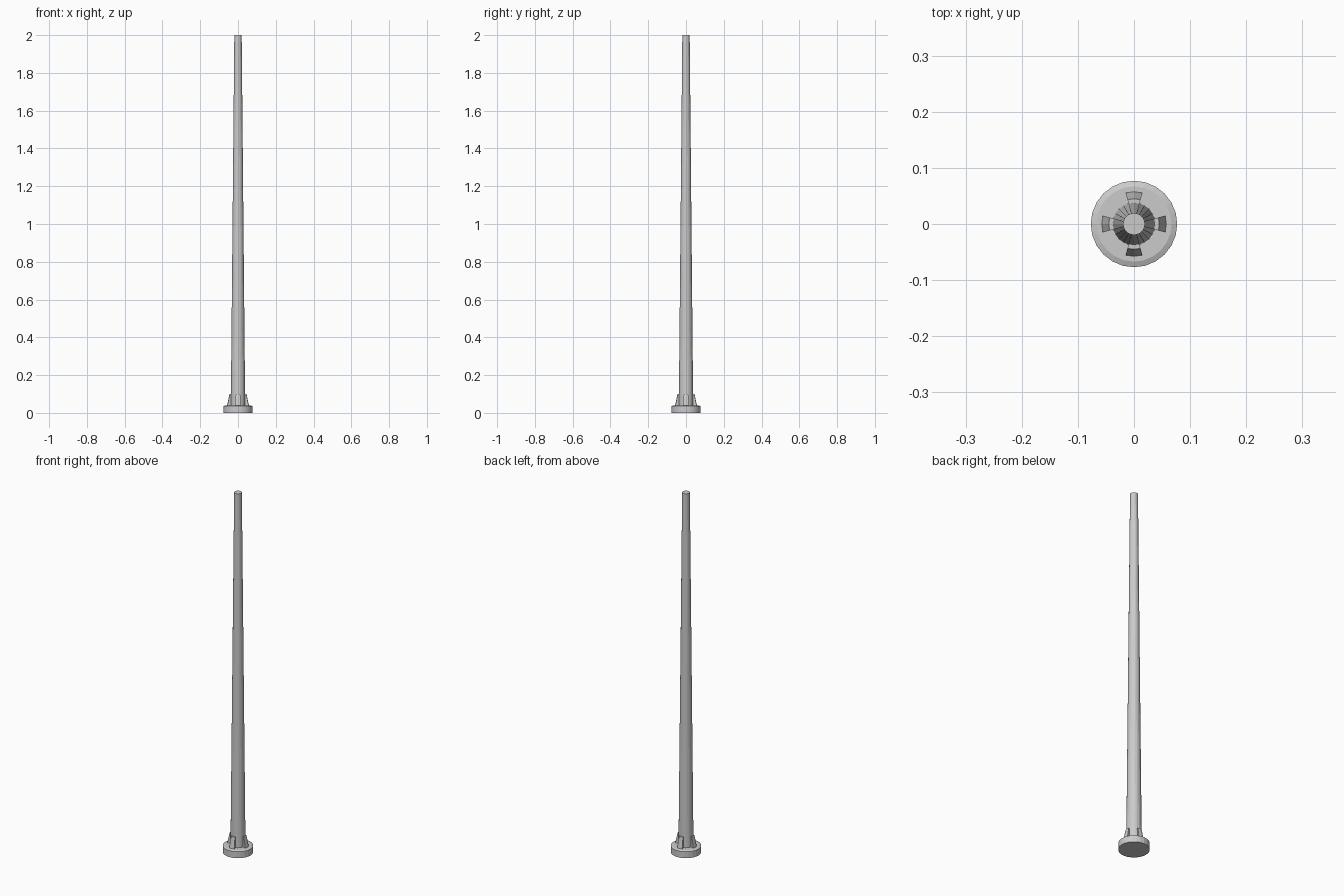
import bpy, bmesh
from math import cos, sin, radians

if "Cube" in bpy.data.objects:
    bpy.data.objects.remove(bpy.data.objects["Cube"])

SIDES = 24


def make_object(name, bm):
    bmesh.ops.recalc_face_normals(bm, faces=bm.faces)
    mesh = bpy.data.meshes.new(name)
    bm.to_mesh(mesh)
    bm.free()
    obj = bpy.data.objects.new(name, mesh)
    bpy.context.collection.objects.link(obj)
    return obj


def ring(bm, r, z, angles):
    return [bm.verts.new((r * cos(radians(a)), r * sin(radians(a)), z)) for a in angles]


def turned(name, profile):
    """Solid of revolution from (radius, height) points, capped at both ends."""
    bm = bmesh.new()
    angles = [i * 360 / SIDES for i in range(SIDES)]
    rings = [ring(bm, r, z, angles) for r, z in profile]
    for a, b in zip(rings, rings[1:]):
        for i in range(SIDES):
            j = (i + 1) % SIDES
            bm.faces.new((a[i], a[j], b[j], b[i]))
    bm.faces.new(rings[0])
    bm.faces.new(rings[-1])
    return make_object(name, bm)


def bracket(name, heading):
    """Wedge-shaped buttress hugging the pole foot."""
    bm = bmesh.new()
    angles = [heading - 15, heading, heading + 15]
    profile = [(0.034, 0.038), (0.058, 0.038), (0.045, 0.10), (0.034, 0.10)]
    rings = [ring(bm, r, z, angles) for r, z in profile]
    for k in range(4):
        a, b = rings[k], rings[(k + 1) % 4]
        for i in range(2):
            bm.faces.new((a[i], a[i + 1], b[i + 1], b[i]))
    bm.faces.new([r[0] for r in rings])
    bm.faces.new([r[2] for r in rings])
    return make_object(name, bm)


# Round foot with a shallow chamfered rim
turned("base", [(0.077, 0), (0.077, 0.036), (0.067, 0.040)])

# Tapered pole
turned("pole", [(0.038, 0.038), (0.0195, 2.0)])

# Four brackets around the pole foot
for n in range(4):
    bracket(f"bracket_{n + 1}", n * 90)
